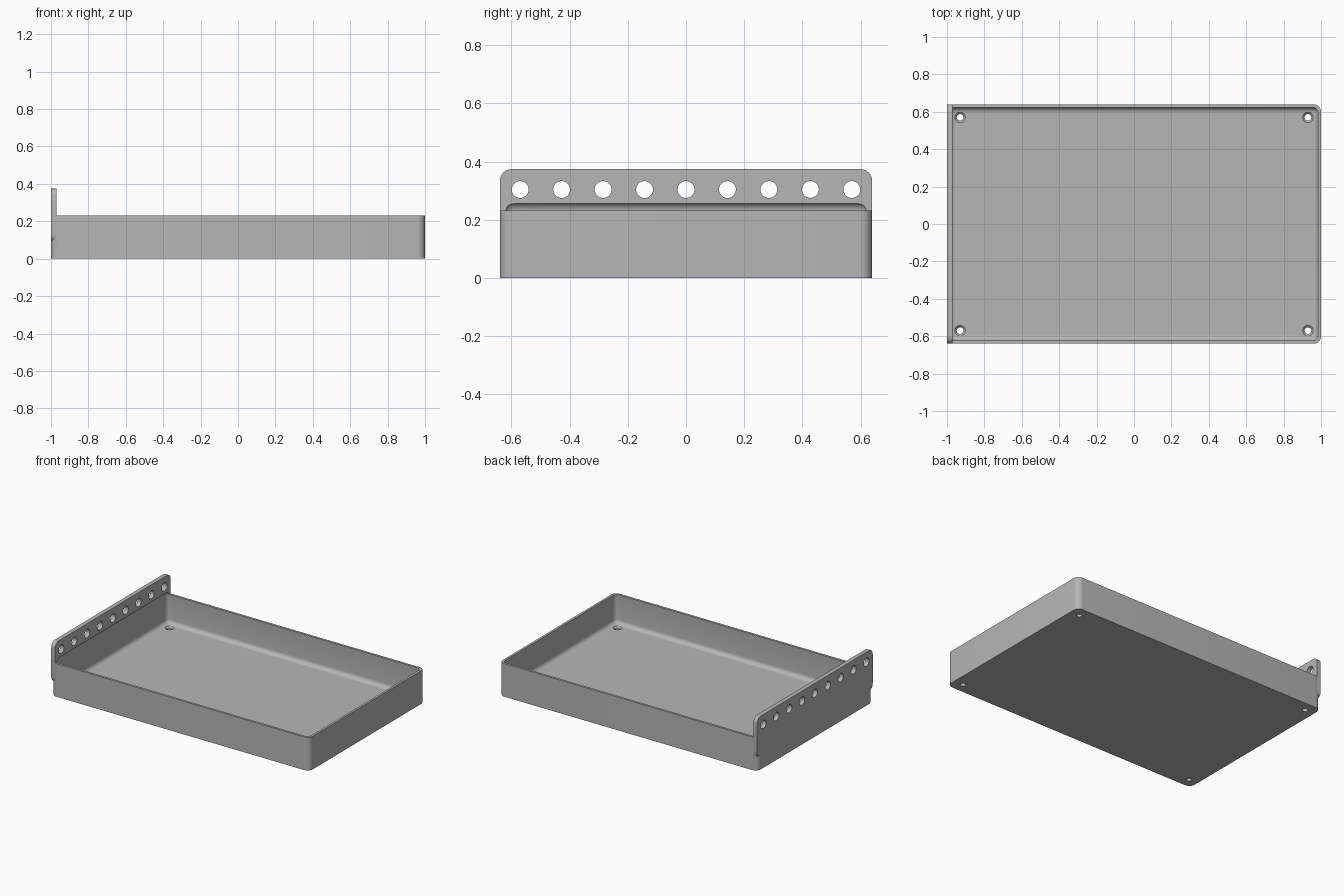
import bpy
import bmesh
from math import pi
from mathutils import Matrix, Vector

cube = bpy.data.objects.get("Cube")
if cube:
    bpy.data.objects.remove(cube, do_unlink=True)

HALF_Y = 0.64
RIM_Z = 0.232
FLOOR = 0.028
WALL = 0.016

grey = bpy.data.materials.new("plain grey")
grey.use_nodes = True
colour = (0.47, 0.47, 0.47, 1)
grey.diffuse_color = colour
grey.node_tree.nodes["Principled BSDF"].inputs["Base Color"].default_value = colour


def finish(name, bm):
    bmesh.ops.recalc_face_normals(bm, faces=bm.faces)
    mesh = bpy.data.meshes.new(name)
    bm.to_mesh(mesh)
    bm.free()
    mesh.materials.append(grey)
    obj = bpy.data.objects.new(name, mesh)
    bpy.context.collection.objects.link(obj)
    return obj


def rounded_box(name, low, high, radius, axis=None, segments=8):
    """Box with edges along one axis rounded, or all edges when axis is None."""
    low, high = Vector(low), Vector(high)
    bm = bmesh.new()
    bmesh.ops.create_cube(bm, size=1)
    bmesh.ops.scale(bm, vec=high - low, verts=bm.verts)
    bmesh.ops.translate(bm, vec=(low + high) / 2, verts=bm.verts)
    edges = [e for e in bm.edges if axis is None
             or abs((e.verts[0].co - e.verts[1].co)[axis]) > 1e-4]
    bmesh.ops.bevel(bm, geom=edges, offset=radius, segments=segments,
                    profile=0.5, affect='EDGES')
    return finish(name, bm)


def drill(name, centre, r1, r2, depth, along_x=False):
    """Cylinder or cone cutter centred on a point."""
    bm = bmesh.new()
    turn = Matrix.Rotation(pi / 2, 4, 'Y') if along_x else Matrix()
    bmesh.ops.create_cone(bm, cap_ends=True, segments=32, radius1=r1, radius2=r2,
                          depth=depth, matrix=Matrix.Translation(centre) @ turn)
    return finish(name, bm)


def combine(obj, tool, operation):
    mod = obj.modifiers.new(tool.name, 'BOOLEAN')
    mod.operation = operation
    mod.solver = 'EXACT'
    mod.object = tool
    bpy.context.view_layer.objects.active = obj
    bpy.ops.object.modifier_apply(modifier=mod.name)
    bpy.data.objects.remove(tool, do_unlink=True)


# Tray block with rounded upright corners
tray = rounded_box("tray", (-1, -HALF_Y, 0), (1, HALF_Y, RIM_Z), 0.04, axis=2)

# Upright end plate with rounded corners
plate = rounded_box("end_plate", (-1, -HALF_Y, 0.09), (-0.97, HALF_Y, 0.374), 0.04, axis=0)
combine(tray, plate, 'UNION')

# Filleted cavity, which also bites into the end plate above the rim
cavity = rounded_box("cavity", (WALL - 1, WALL - HALF_Y, FLOOR),
                     (1 - WALL, HALF_Y - WALL, FLOOR + RIM_Z), 0.03)
combine(tray, cavity, 'DIFFERENCE')

# Row of holes through the end plate
for i in range(-4, 5):
    combine(tray, drill("plate_hole", (-0.985, i * 0.1425, 0.304), 0.029, 0.029, 0.1, True),
            'DIFFERENCE')

# Countersunk screw holes in the floor corners
for x in (-0.93, 0.93):
    for y in (-0.57, 0.57):
        combine(tray, drill("screw_hole", (x, y, 0), 0.018, 0.018, 0.12), 'DIFFERENCE')
        combine(tray, drill("countersink", (x, y, FLOOR), 0.018, 0.038, 0.02), 'DIFFERENCE')

# Smooth fillets, sharp corners
bpy.ops.object.select_all(action='DESELECT')
tray.select_set(True)
bpy.context.view_layer.objects.active = tray
bpy.ops.object.shade_smooth_by_angle(angle=pi / 6)
